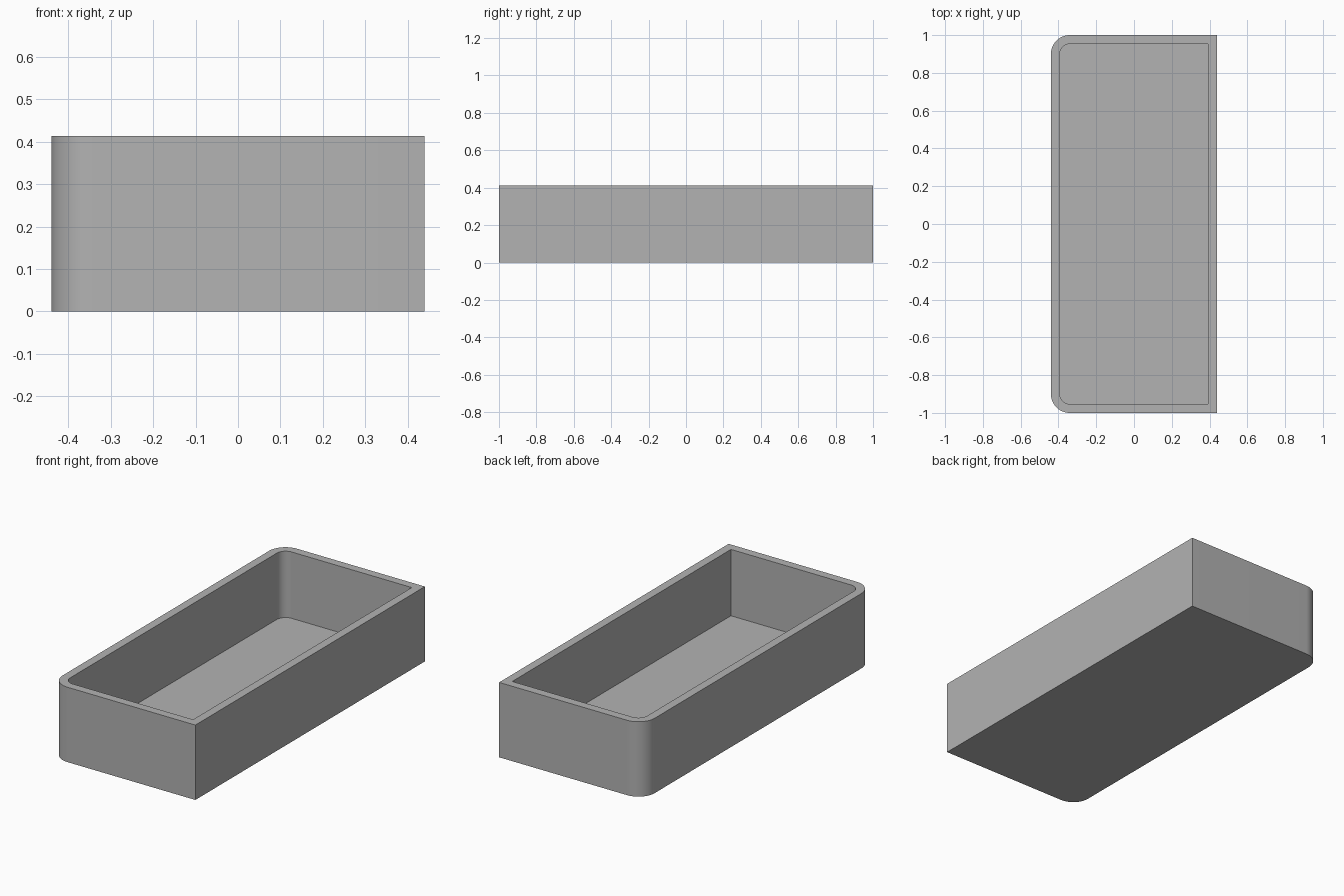
import bpy, bmesh
from math import sin, cos, pi, radians

cube = bpy.data.objects.get("Cube")
if cube:
    bpy.data.objects.remove(cube, do_unlink=True)

HALF_X, HALF_Y, HEIGHT = 0.44, 1.0, 0.413
WALL, RADIUS, STEPS = 0.047, 0.1, 16

# Plain grey material
grey = bpy.data.materials.new("grey")
grey.use_nodes = True
colour = (0.45, 0.45, 0.45, 1)
grey.diffuse_color = colour
grey.node_tree.nodes["Principled BSDF"].inputs["Base Color"].default_value = colour


def outline(inset):
    """Counter-clockwise plan: square corners on +x, rounded corners on -x."""
    x, y, r = HALF_X - inset, HALF_Y - inset, RADIUS - inset
    points = [(x, -y), (x, y)]
    for side, start in ((1, pi / 2), (-1, pi)):
        for i in range(STEPS + 1):
            a = start + i / STEPS * pi / 2
            points.append((r - x + r * cos(a), side * (y - r) + r * sin(a)))
    return points


# Open tray: outer wall, rim, inner wall and floor as bridged rings
bm = bmesh.new()
rings = [[bm.verts.new((x, y, z)) for x, y in outline(inset)]
         for inset, z in ((0, 0), (0, HEIGHT), (WALL, HEIGHT), (WALL, WALL))]
for low, high in zip(rings, rings[1:]):
    for i in range(len(low)):
        j = (i + 1) % len(low)
        bm.faces.new((low[i], low[j], high[j], high[i]))
bm.faces.new(rings[0][::-1])
bm.faces.new(rings[-1])
bmesh.ops.recalc_face_normals(bm, faces=bm.faces)

mesh = bpy.data.meshes.new("tray")
bm.to_mesh(mesh)
bm.free()
mesh.materials.append(grey)
tray = bpy.data.objects.new("tray", mesh)
bpy.context.collection.objects.link(tray)

# Smooth rounded corners, crisp edges
bpy.context.view_layer.objects.active = tray
tray.select_set(True)
bpy.ops.object.shade_smooth_by_angle(angle=radians(30))
